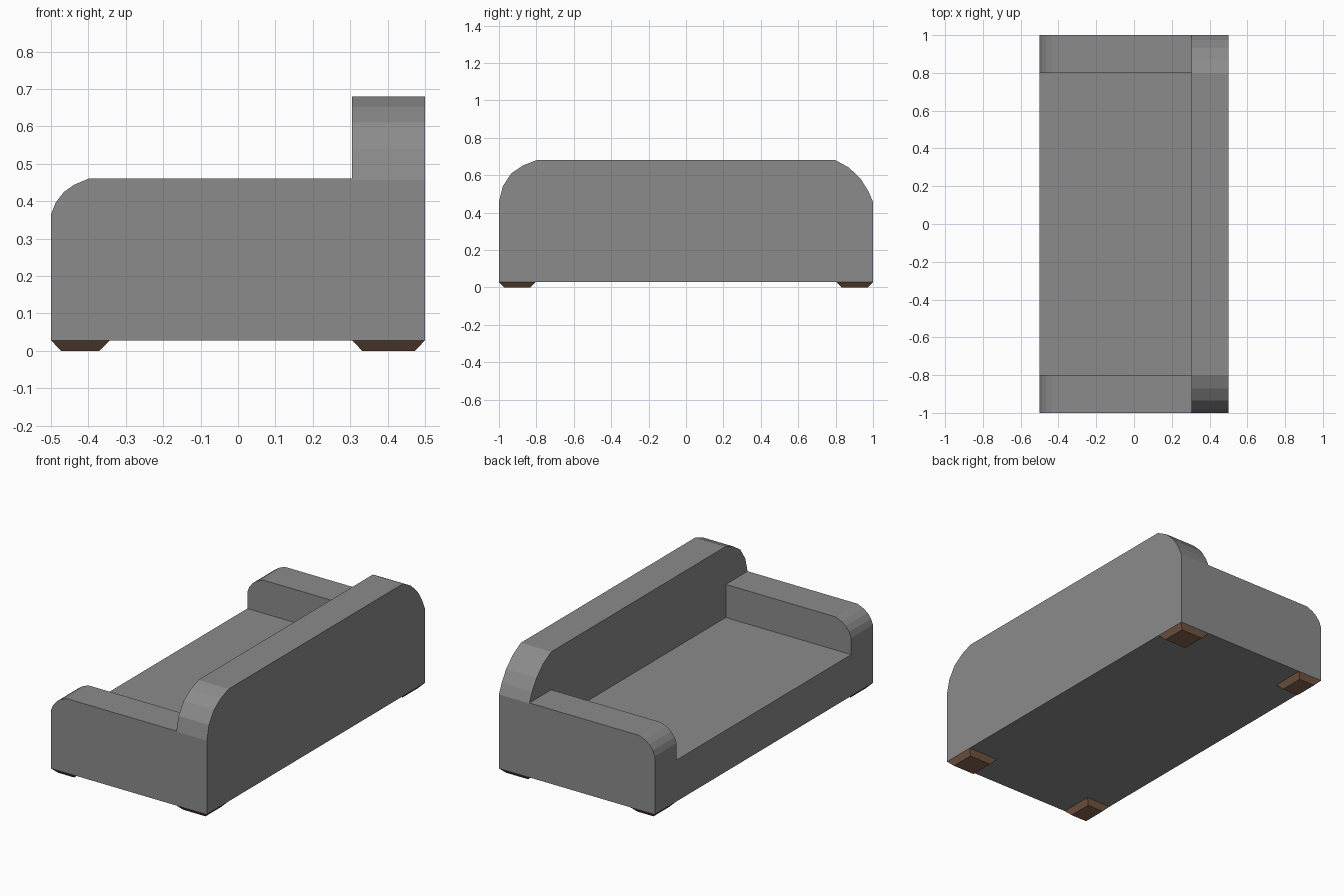
import bpy, bmesh
from mathutils import Vector

if "Cube" in bpy.data.objects:
    bpy.data.objects.remove(bpy.data.objects["Cube"])

BASE, SEAT, ARM, TOP = 0.028, 0.268, 0.46, 0.68
BACK_X = 0.305


def material(name, colour):
    mat = bpy.data.materials.new(name)
    mat.diffuse_color = (*colour, 1)
    mat.use_nodes = True
    mat.node_tree.nodes["Principled BSDF"].inputs["Base Color"].default_value = mat.diffuse_color
    return mat


fabric = material("grey_fabric", (0.26, 0.26, 0.26))
wood = material("wood", (0.25, 0.135, 0.08))


def add_object(name, bm, mat):
    bmesh.ops.recalc_face_normals(bm, faces=bm.faces)
    mesh = bpy.data.meshes.new(name)
    bm.to_mesh(mesh)
    bm.free()
    mesh.materials.append(mat)
    obj = bpy.data.objects.new(name, mesh)
    bpy.context.collection.objects.link(obj)
    return obj


def extrude_profile(name, points, depth):
    """Fill a closed 3D outline and extrude it along the depth vector."""
    bm = bmesh.new()
    face = bm.faces.new([bm.verts.new(p) for p in points])
    out = bmesh.ops.extrude_face_region(bm, geom=[face])
    verts = [v for v in out["geom"] if isinstance(v, bmesh.types.BMVert)]
    bmesh.ops.translate(bm, verts=verts, vec=Vector(depth))
    return add_object(name, bm, fabric)


def foot(name, x0, x1, y0, y1, inset=0.027):
    """Block that tapers inwards towards the floor."""
    bm = bmesh.new()
    bmesh.ops.create_cube(bm, size=1)
    for v in bm.verts:
        i = inset if v.co.z < 0 else 0
        v.co = (x0 + i if v.co.x < 0 else x1 - i,
                y0 + i if v.co.y < 0 else y1 - i,
                0 if v.co.z < 0 else BASE)
    return add_object(name, bm, wood)


# Backrest: long panel with faceted rounded ends
back_profile = [(-1, BASE), (-1, 0.457), (-0.98, 0.54), (-0.934, 0.61),
                (-0.872, 0.652), (-0.8, TOP), (0.8, TOP), (0.872, 0.64),
                (0.934, 0.58), (0.975, 0.515), (1, 0.457), (1, BASE)]
extrude_profile("backrest", [(BACK_X, y, z) for y, z in back_profile],
                (0.5 - BACK_X, 0, 0))

# Armrests: rounded at the open end
arm_profile = [(BACK_X, BASE), (-0.5, BASE), (-0.5, 0.365), (-0.487, 0.397),
               (-0.465, 0.425), (-0.438, 0.444), (-0.4, ARM), (BACK_X, ARM)]
for side, y in (("left", -1), ("right", 0.8)):
    extrude_profile(side + "_armrest", [(x, y, z) for x, z in arm_profile], (0, 0.2, 0))

# Seat between the armrests
seat_profile = [(-0.5, BASE), (-0.5, SEAT), (BACK_X, SEAT), (BACK_X, BASE)]
extrude_profile("seat", [(x, -0.8, z) for x, z in seat_profile], (0, 1.6, 0))

# Wooden feet at the four corners
for side, y0, y1 in (("left", -1, -0.805), ("right", 0.805, 1)):
    foot(side + "_front_foot", -0.5, -0.343, y0, y1)
    foot(side + "_back_foot", 0.305, 0.5, y0, y1)
